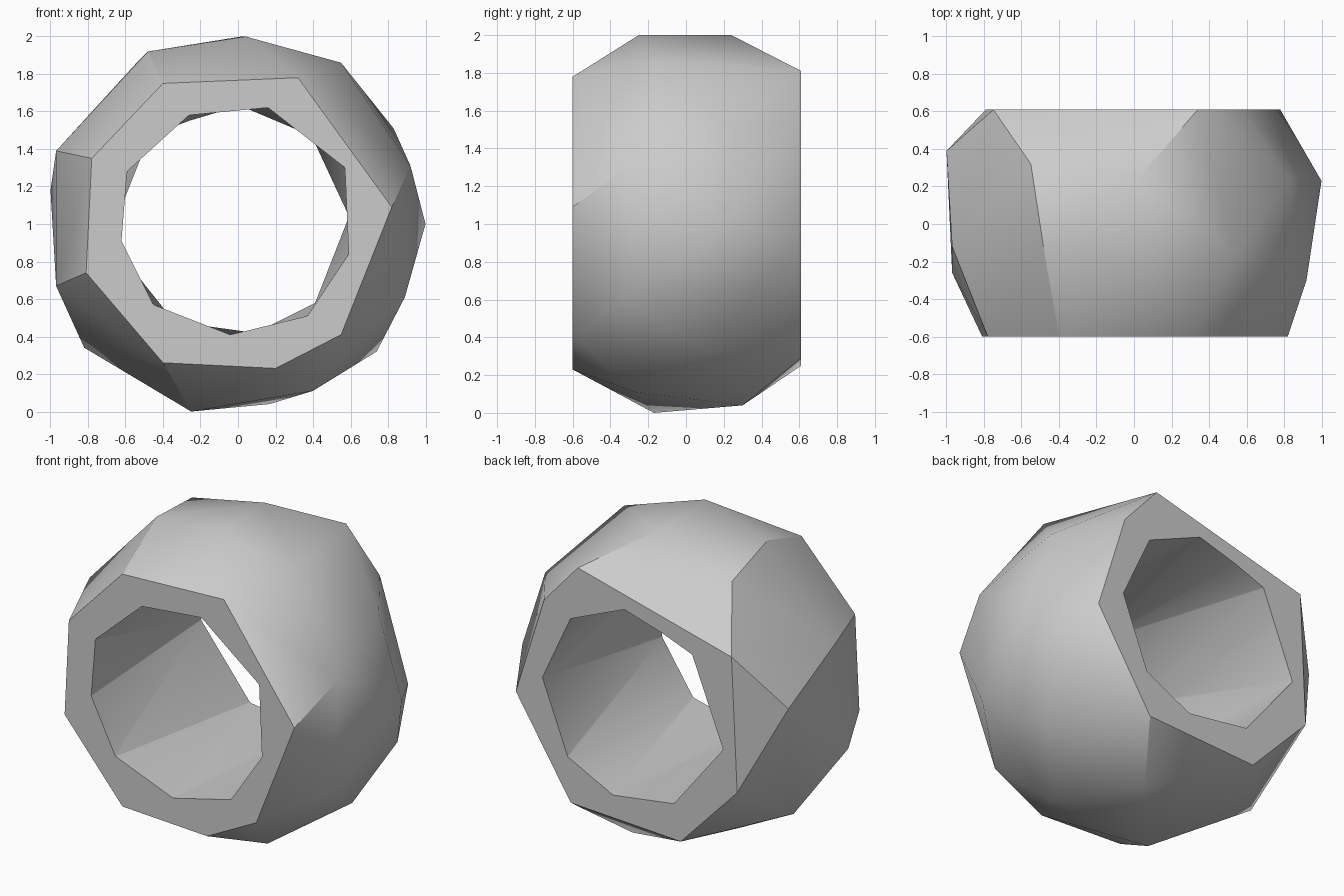
import bpy
import bmesh
import math

# Remove the default cube only
default_cube = bpy.data.objects.get("Cube")
if default_cube:
    bpy.data.objects.remove(default_cube, do_unlink=True)


def make_material(name, colour):
    material = bpy.data.materials.new(name)
    material.use_nodes = True
    material.diffuse_color = colour
    shader = next(n for n in material.node_tree.nodes if n.type == 'BSDF_PRINCIPLED')
    shader.inputs["Base Color"].default_value = colour
    return material


def make_object(name, mesh_builder):
    mesh = bpy.data.meshes.new(name)
    mesh_builder.to_mesh(mesh)
    mesh_builder.free()
    obj = bpy.data.objects.new(name, mesh)
    bpy.context.collection.objects.link(obj)
    return obj


def ring_points(profile, depth):
    """Place an (x, z) outline on the plane y = depth."""
    return [(x, depth, z) for x, z in profile]


# Outlines of the flat front and back ends
front_outline = [(-.4, 1.75), (.32, 1.78), (.82, 1.09), (.55, .41),
                 (.2, .23), (-.4, .26), (-.81, .74), (-.78, 1.35)]
back_outline = [(.34, 1.81), (-.75, 1.53), (-.79, .67), (-.39, .25),
                (.39, .29), (.78, .9), (.58, 1.54)]

# Irregular corners around the bulging girth
girth_corners = [
    (.02, .24, 2), (.04, -.25, 2), (.55, -.16, 1.86), (.83, .24, 1.51),
    (.92, -.3, 1.31), (1, .23, 1), (.89, -.31, .61), (.88, .36, .65),
    (.74, .1, .32), (.4, -.27, .11), (.17, .3, .04), (-.25, -.17, 0),
    (-.82, .08, .34), (-.97, -.26, .67), (-1, .39, 1.18),
    (-.97, -.12, 1.39), (-.48, -.14, 1.92), (-.55, .32, 1.85)]

# Outlines of the two ends of the tunnel, listed in matching order
front_opening = [(-.26, 1.58), (.16, 1.62), (.57, 1.3), (.59, .84), (.37, .51),
                 (-.04, .41), (-.45, .57), (-.62, .91), (-.59, 1.28)]
back_opening = [(-.26, 1.55), (.01, 1.63), (.39, 1.47), (.59, 1.04), (.41, .58),
                (.09, .42), (-.34, .48), (-.69, .92), (-.47, 1.47)]

# Faceted body wrapped around all the corners
bm = bmesh.new()
corners = ring_points(front_outline, -.6) + ring_points(back_outline, .61) + girth_corners
for corner in corners:
    bm.verts.new(corner)
bmesh.ops.convex_hull(bm, input=bm.verts)
bmesh.ops.delete(bm, geom=[v for v in bm.verts if not v.link_faces], context='VERTS')
bmesh.ops.dissolve_limit(bm, angle_limit=math.radians(1), verts=bm.verts, edges=bm.edges)
bmesh.ops.recalc_face_normals(bm, faces=bm.faces)
body = make_object("ring_body", bm)

# Tunnel cutter lofted from the front opening to the back opening
bm = bmesh.new()
near = [bm.verts.new(p) for p in ring_points(front_opening, -.63)]
far = [bm.verts.new(p) for p in ring_points(back_opening, .64)]
bm.faces.new(near)
bm.faces.new(far)
for i in range(len(near)):
    j = (i + 1) % len(near)
    bm.faces.new((near[i], near[j], far[j], far[i]))
bmesh.ops.triangulate(bm, faces=bm.faces)
bmesh.ops.recalc_face_normals(bm, faces=bm.faces)
cutter = make_object("tunnel_cutter", bm)
cutter.hide_render = True

# Cut the tunnel through the body
bpy.ops.object.select_all(action='DESELECT')
bpy.context.view_layer.objects.active = body
body.select_set(True)
cut = body.modifiers.new("tunnel", 'BOOLEAN')
cut.operation = 'DIFFERENCE'
cut.solver = 'EXACT'
cut.object = cutter
bpy.ops.object.modifier_apply(modifier=cut.name)
bpy.data.objects.remove(cutter, do_unlink=True)

# Plain grey finish, soft across shallow facets and sharp at strong edges
body.data.materials.clear()
body.data.materials.append(make_material("plain_grey", (.6, .6, .6, 1)))
bpy.ops.object.shade_smooth_by_angle(angle=math.radians(30))
